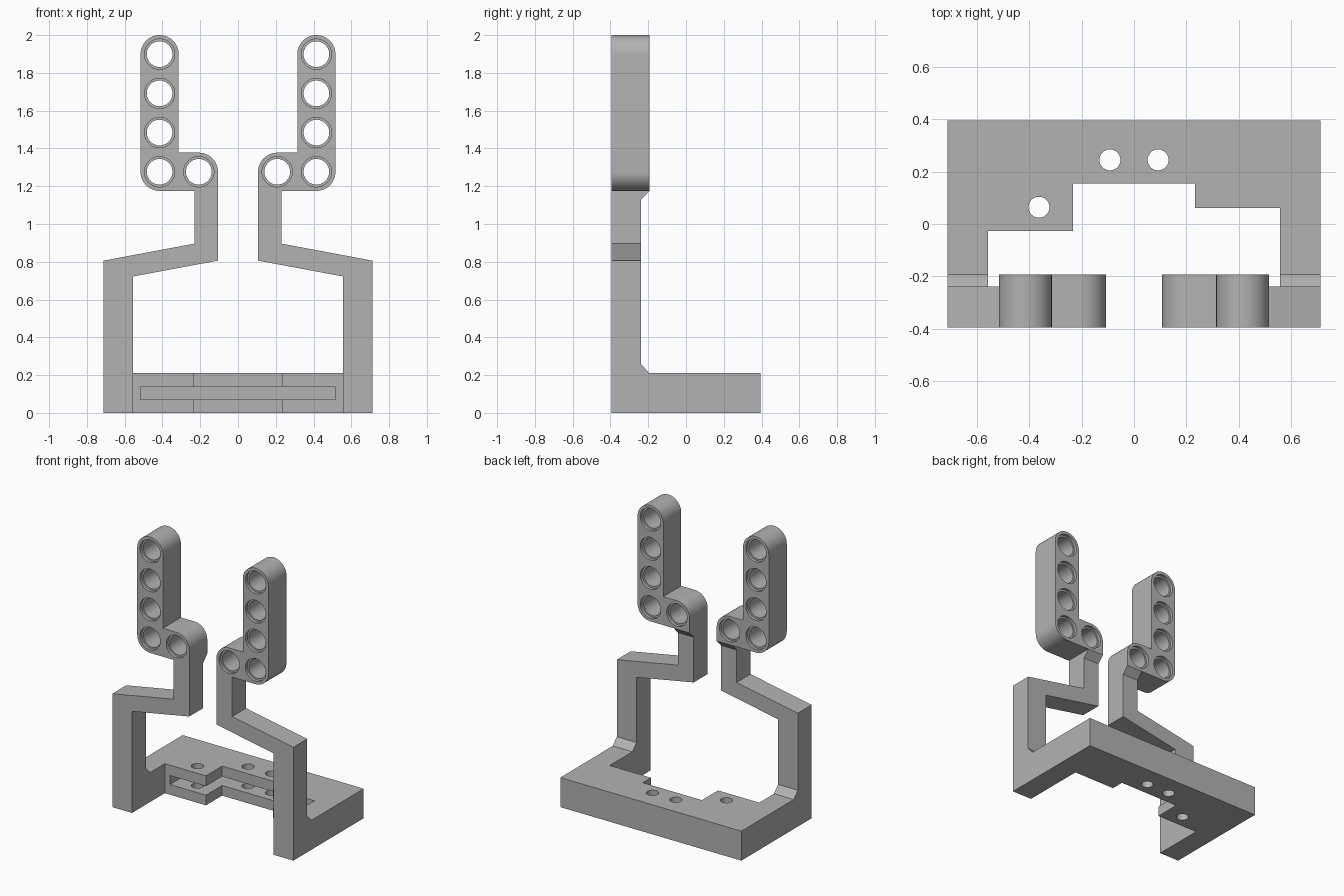
import bpy, bmesh, math
from mathutils import Vector

if "Cube" in bpy.data.objects:
    bpy.data.objects.remove(bpy.data.objects["Cube"], do_unlink=True)

grey = bpy.data.materials.new("plain grey")
grey.use_nodes = True
colour = (0.45, 0.45, 0.45, 1)
grey.diffuse_color = colour
grey.node_tree.nodes["Principled BSDF"].inputs["Base Color"].default_value = colour


def prism(name, points, axis, start, end):
    """Extrude a flat outline along one axis; points hold the other two coordinates in order."""
    bm = bmesh.new()
    verts = []
    for p in points:
        co = list(p)
        co.insert(axis, start)
        verts.append(bm.verts.new(co))
    face = bm.faces.new(verts)
    made = bmesh.ops.extrude_face_region(bm, geom=[face])["geom"]
    move = Vector((0, 0, 0))
    move[axis] = end - start
    bmesh.ops.translate(bm, vec=move, verts=[v for v in made if isinstance(v, bmesh.types.BMVert)])
    bmesh.ops.recalc_face_normals(bm, faces=bm.faces)
    mesh = bpy.data.meshes.new(name)
    bm.to_mesh(mesh)
    bm.free()
    mesh.materials.append(grey)
    obj = bpy.data.objects.new(name, mesh)
    bpy.context.collection.objects.link(obj)
    return obj


def arc(cx, cy, r, a, b, steps):
    angles = [math.radians(a + (b - a) * i / steps) for i in range(steps + 1)]
    return [(cx + r * math.cos(t), cy + r * math.sin(t)) for t in angles]


def disc(name, cx, cy, r, axis, start, end):
    return prism(name, arc(cx, cy, r, 0, 360, 48)[:-1], axis, start, end)


def combine(target, tool, operation):
    mod = target.modifiers.new("join", 'BOOLEAN')
    mod.operation, mod.solver, mod.object = operation, 'EXACT', tool
    bpy.context.view_layer.objects.active = target
    bpy.ops.object.modifier_apply(modifier=mod.name)
    bpy.data.objects.remove(tool, do_unlink=True)


# Main dimensions
W, INNER, FRONT, BACK = 0.712, 0.557, -0.395, 0.395
BASE_TOP, ARM_BACK, BEAM_BACK = 0.21, -0.239, -0.193
PITCH, R = 0.2075, 0.101
LOW = 2 - R - 3 * PITCH          # height of the lowest beam holes
NEAR, FAR = PITCH, 2 * PITCH     # hole columns
EDGE, ARM_OUT = NEAR - R, 0.231  # sides of the upper arm
BOTTOM = LOW - R

# Base plate with a stepped cut-out
frame = prism("bracket_frame", [
    (-W, FRONT), (-INNER, FRONT), (-INNER, -0.027), (-0.233, -0.027), (-0.233, 0.154),
    (0.233, 0.154), (0.233, 0.062), (INNER, 0.062), (INNER, FRONT), (W, FRONT),
    (W, BACK), (-W, BACK)], 2, 0, BASE_TOP)

# Card slot and screw holes
combine(frame, prism("slot", [(-0.516, -0.2), (0.516, -0.2), (0.516, 0.325), (-0.516, 0.325)],
                     2, 0.072, 0.136), 'DIFFERENCE')
for x, y in ((-0.092, 0.245), (0.092, 0.245), (-0.363, 0.064)):
    combine(frame, disc("screw_hole", x, y, 0.04, 2, -0.1, 0.4), 'DIFFERENCE')

for side in (-1, 1):
    def flip(points):
        return [(side * x, z) for x, z in points]

    # Cranked arm
    arm = prism("arm", flip([
        (W, 0), (W, 0.806), (ARM_OUT, 0.896), (ARM_OUT, BOTTOM + 0.01), (EDGE, BOTTOM + 0.01),
        (EDGE, 0.806), (INNER, 0.722), (INNER, 0)]), 1, FRONT, ARM_BACK)
    combine(frame, arm, 'UNION')

    # Sloped gussets at the foot and under the beam
    foot = [(-0.3, 0.15), (BEAM_BACK, 0.15), (BEAM_BACK, BASE_TOP),
            (ARM_BACK, BASE_TOP + 0.048), (-0.3, BASE_TOP + 0.048)]
    combine(frame, prism("foot_gusset", foot, 0, side * INNER, side * W), 'UNION')
    top = [(-0.3, BOTTOM + 0.01), (BEAM_BACK, BOTTOM + 0.01), (BEAM_BACK, BOTTOM),
           (ARM_BACK, BOTTOM - 0.048), (-0.3, BOTTOM - 0.048)]
    combine(frame, prism("top_gusset", top, 0, side * EDGE, side * ARM_OUT), 'UNION')

    # Rounded L-shaped beam, square where it meets the arm
    outline = (arc(FAR, 2 - R, R, 0, 180, 32) + [(FAR - R, LOW + R)]
               + arc(NEAR, LOW, R, 90, 180, 16) + [(EDGE, BOTTOM)]
               + arc(FAR, LOW, R, 270, 360, 16))
    combine(frame, prism("beam", flip(outline), 1, FRONT, BEAM_BACK), 'UNION')

    # Pin holes with a wider recess at both ends
    for x, z in [(NEAR, LOW)] + [(FAR, LOW + i * PITCH) for i in range(4)]:
        for r, a, b in ((0.068, -0.5, -0.1), (0.08, -0.5, FRONT + 0.021),
                        (0.08, BEAM_BACK - 0.021, -0.1)):
            combine(frame, disc("pin_hole", side * x, z, r, 1, a, b), 'DIFFERENCE')

# Smooth the round walls, keep the edges sharp
bpy.ops.object.select_all(action='DESELECT')
frame.select_set(True)
bpy.context.view_layer.objects.active = frame
bpy.ops.object.shade_smooth_by_angle(angle=math.radians(30))
